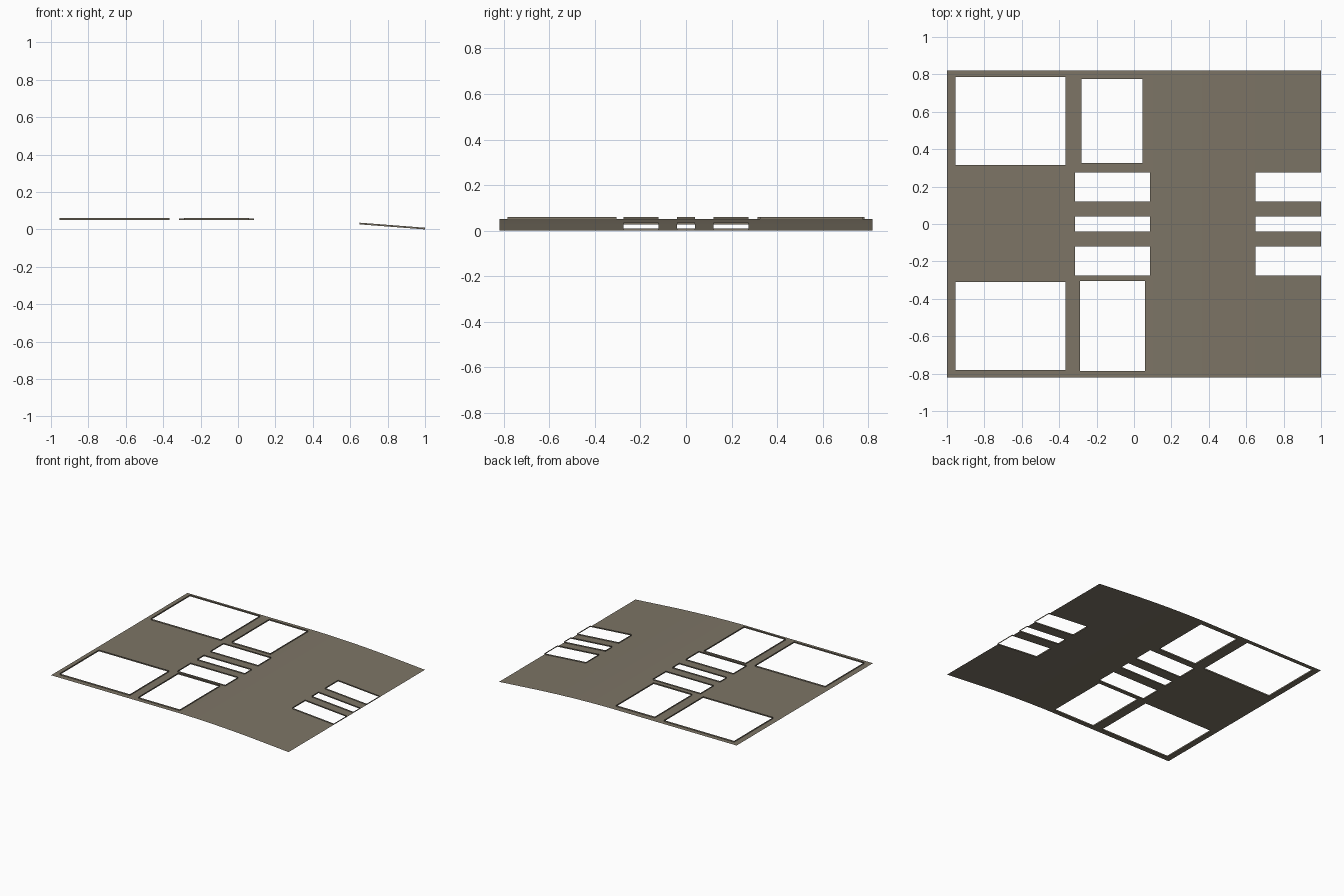
import bpy, bmesh

if "Cube" in bpy.data.objects:
    bpy.data.objects.remove(bpy.data.objects["Cube"])

mat = bpy.data.materials.new("warm grey brown")
mat.diffuse_color = (0.205, 0.178, 0.133, 1)
mat.use_nodes = True
mat.node_tree.nodes["Principled BSDF"].inputs["Base Color"].default_value = mat.diffuse_color

# side profile of the sheet: flat, then drooping to the right
PROFILE = [(-1, .05), (.1, .05), (.22, .0475), (.36, .043), (.5, .0362),
           (.65, .027), (.82, .014), (1, 0)]

def height(x):
    for (x0, z0), (x1, z1) in zip(PROFILE, PROFILE[1:]):
        if x <= x1:
            return z0 + (z1 - z0) * (x - x0) / (x1 - x0)
    return PROFILE[-1][1]

# openings: x0, x1, y0, y1, rim height
HOLES = {
    "rear_window_back": (-.955, -.365, .315, .785, .01),
    "rear_window_front": (-.955, -.365, -.78, -.31, .01),
    "mid_window_back": (-.28, .045, .325, .775, .01),
    "mid_window_front": (-.29, .06, -.785, -.305, .01),
}
for label, x0, x1 in (("middle", -.315, .085), ("end", .65, 1)):
    for i, (y0, y1) in enumerate([(-.275, -.12), (-.04, .04), (.12, .275)]):
        HOLES[f"{label}_slot_{i + 1}"] = (x0, x1, y0, y1, .009)

def finish(bm, name):
    bmesh.ops.remove_doubles(bm, verts=bm.verts, dist=1e-5)
    me = bpy.data.meshes.new(name)
    bm.to_mesh(me)
    bm.free()
    me.materials.append(mat)
    ob = bpy.data.objects.new(name, me)
    bpy.context.collection.objects.link(ob)

def quad(bm, pts):
    bm.faces.new([bm.verts.new(p) for p in pts])

# curved sheet, a grid with the openings left out
xs = sorted({p[0] for p in PROFILE} | {x for h in HOLES.values() for x in h[:2]})
ys = sorted({-.82, .82} | {y for h in HOLES.values() for y in h[2:4]})
bm = bmesh.new()
for a, b in zip(xs, xs[1:]):
    for c, d in zip(ys, ys[1:]):
        mx, my = (a + b) / 2, (c + d) / 2
        if not any(h[0] < mx < h[1] and h[2] < my < h[3] for h in HOLES.values()):
            quad(bm, [(a, c, height(a)), (b, c, height(b)),
                      (b, d, height(b)), (a, d, height(a))])
finish(bm, "curved_sheet")

# thin upright rim around every opening
for name, (x0, x1, y0, y1, rise) in HOLES.items():
    cuts = [x for x in xs if x0 <= x <= x1]
    loop = [(x, y0) for x in cuts] + [(x, y1) for x in reversed(cuts)]
    bm = bmesh.new()
    for (ax, ay), (bx, by) in zip(loop, loop[1:] + loop[:1]):
        za, zb = height(ax), height(bx)
        quad(bm, [(ax, ay, za), (bx, by, zb), (bx, by, zb + rise), (ax, ay, za + rise)])
    finish(bm, name + "_rim")
